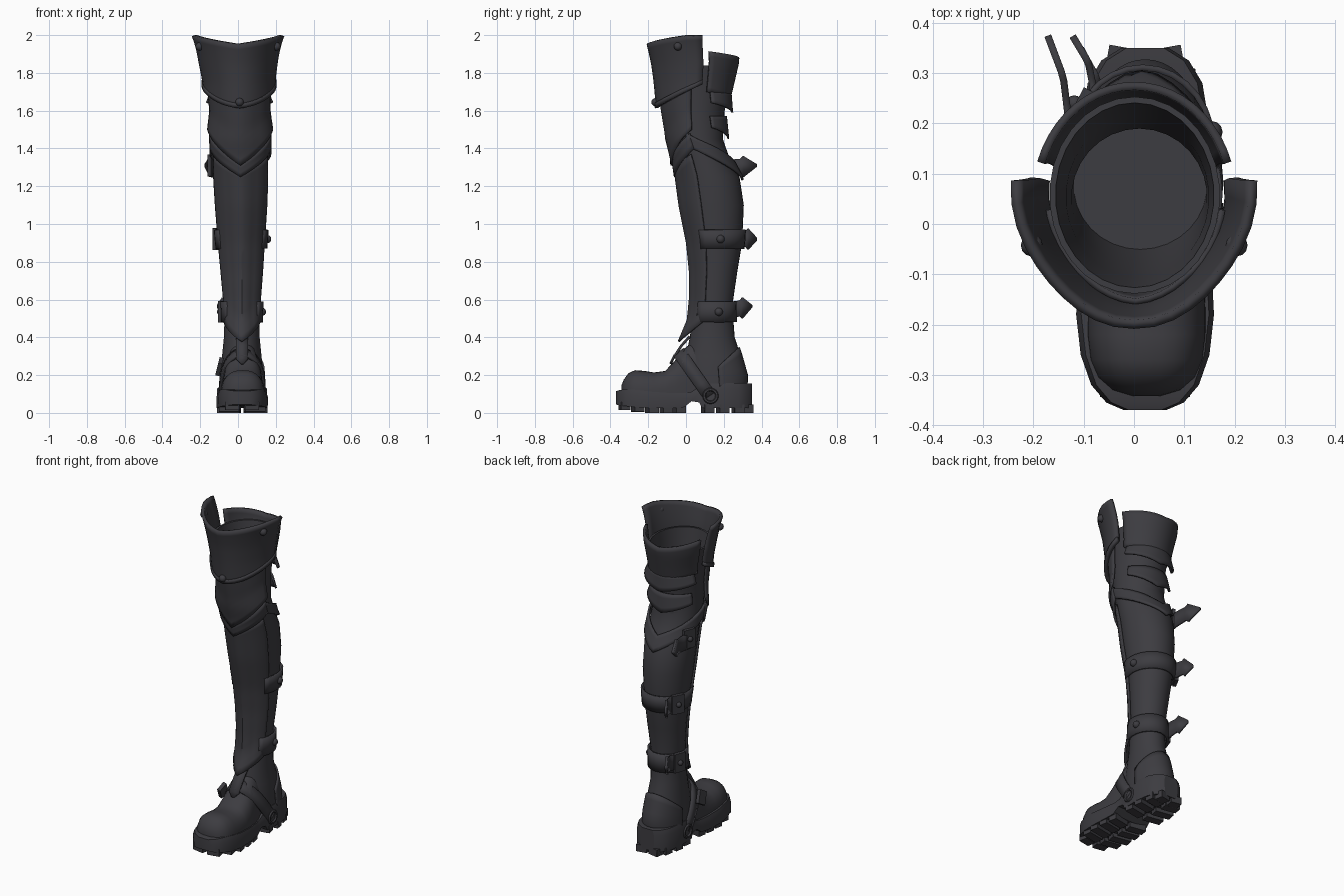
import bpy, math
from math import sin, cos, radians, pi
from mathutils import Vector

if "Cube" in bpy.data.objects:
    bpy.data.objects.remove(bpy.data.objects["Cube"])

leather = bpy.data.materials.new("dark grey leather")
leather.use_nodes = True
leather.diffuse_color = (0.046, 0.045, 0.052, 1)
bsdf = leather.node_tree.nodes["Principled BSDF"]
bsdf.inputs["Base Color"].default_value = leather.diffuse_color
bsdf.inputs["Roughness"].default_value = 0.7


def finish(ob, angle=35):
    ob.data.materials.append(leather)
    bpy.ops.object.select_all(action='DESELECT')
    ob.select_set(True)
    bpy.context.view_layer.objects.active = ob
    bpy.ops.object.shade_smooth_by_angle(angle=radians(angle))
    return ob


def grid(name, rows, closed=False, caps=False, thick=0, angle=35):
    """Skin a list of point rows; optional end caps and wall thickness."""
    n = len(rows[0])
    faces = []
    for r in range(len(rows) - 1):
        for i in range(n if closed else n - 1):
            j = (i + 1) % n
            faces.append((r * n + i, r * n + j, (r + 1) * n + j, (r + 1) * n + i))
    if caps:
        last = (len(rows) - 1) * n
        faces += [tuple(reversed(range(n))), tuple(range(last, last + n))]
    me = bpy.data.meshes.new(name)
    me.from_pydata([tuple(p) for row in rows for p in row], [], faces)
    ob = bpy.data.objects.new(name, me)
    bpy.context.collection.objects.link(ob)
    if thick:
        mod = ob.modifiers.new("thickness", 'SOLIDIFY')
        mod.thickness, mod.offset = thick, 1
    return finish(ob, angle)


def block(name, loc, size, rot=(0, 0, 0)):
    bpy.ops.mesh.primitive_cube_add(size=1, location=loc, rotation=rot)
    ob = bpy.context.object
    ob.name, ob.scale = name, size
    bev = ob.modifiers.new("bevel", 'BEVEL')
    bev.width, bev.segments = 0.005, 1
    return finish(ob)


def rivet(name, loc, r=0.022):
    bpy.ops.mesh.primitive_uv_sphere_add(segments=12, ring_count=8, radius=r, location=loc)
    bpy.context.object.name = name
    finish(bpy.context.object)


# Leg outline: height, left/right x limits, front/back y limits
LEG = [(.09, -.09, .135, .0, .315), (.2, -.09, .135, -.02, .318), (.3, -.085, .125, .0, .29),
       (.4, -.075, .115, .02, .258), (.5, -.072, .115, .035, .25), (.6, -.075, .117, .045, .25),
       (.75, -.09, .13, .045, .272), (.9, -.105, .14, .03, .297), (1.1, -.122, .155, -.01, .306),
       (1.25, -.132, .16, -.03, .283), (1.35, -.132, .158, -.045, .23), (1.45, -.132, .156, -.08, .195),
       (1.6, -.138, .158, -.105, .205), (1.75, -.152, .162, -.125, .235), (1.85, -.17, .172, -.14, .255),
       (2.0, -.185, .185, -.17, .262)]


def leg(z, a, off=0):
    """Point on the leg at height z; a = 0 is the front, 90 the model's left."""
    z = min(max(z, LEG[0][0]), 2.0)
    for lo, hi in zip(LEG, LEG[1:]):
        if z <= hi[0]:
            break
    f = (z - lo[0]) / (hi[0] - lo[0])
    x0, x1, y0, y1 = [p + (q - p) * f for p, q in zip(lo[1:], hi[1:])]
    a = radians(a)
    return Vector(((x0 + x1) / 2 + ((x1 - x0) / 2 + off) * sin(a),
                   (y0 + y1) / 2 - ((y1 - y0) / 2 + off) * cos(a), z))


def wrap(name, mid, half, lo, hi, off, thick=0.012, rows=8, cols=20):
    """Panel around the leg; lo, hi are functions of t (-1..1), off of (t, v)."""
    pts = []
    for r in range(rows + 1):
        v, row = r / rows, []
        for c in range(cols + 1):
            t = 2 * c / cols - 1
            row.append(leg(lo(t) + (hi(t) - lo(t)) * v, mid + half * t, off(t, v)))
        pts.append(row)
    return grid(name, pts, thick=thick)


# Main shaft with a hollow top
angles = range(0, 360, 12)
heights = [s[0] for s in LEG if s[0] < 1.8] + [1.84]
shaft = [[leg(z, a) for a in angles] for z in heights]
shaft += [[leg(z, a, -.012) for a in angles] for z in (1.84, 1.7, 1.55, 1.4)]
grid("shaft", shaft, closed=True, caps=True)

# Front armour: shin, collar, knee and thigh plates
wrap("shin_plate", 0, 66, lambda t: .375 + .11 * abs(t), lambda t: 1.28 + .09 * abs(t),
     lambda t, v: .002 + .016 * max(0, 1 - abs(t) * 2.5) + .03 * max(0, 1 - v * 8) * (1 - abs(t)), rows=24)
wrap("knee_collar", 0, 78, lambda t: 1.25 + .15 * abs(t), lambda t: 1.32 + .16 * abs(t),
     lambda t, v: .012 + .01 * (1 - abs(t)), rows=3)
wrap("knee_plate", 0, 82, lambda t: 1.31 + .19 * abs(t), lambda t: 1.8,
     lambda t, v: .004 + .012 * max(0, 1 - abs(t) * 2.5) + .016 * max(0, 1 - 3 * v), rows=14)
wrap("thigh_guard", 0, 99, lambda t: 1.62 + .125 * abs(t) ** 1.4,
     lambda t: 1.955 + .045 * min(1, abs(t) * 1.25),
     lambda t, v: .018 + .016 * (1 - v) * (1 - abs(t)) + .016 * v ** 3 * abs(t) ** 2
     + .012 * v ** 3 - .012 * sin(pi * abs(t)) ** 2, thick=.018, rows=12)
wrap("thigh_guard_trim", 0, 99, lambda t: 1.615 + .125 * abs(t) ** 1.4,
     lambda t: 1.64 + .125 * abs(t) ** 1.4,
     lambda t, v: .022 + .016 * (1 - abs(t)) - .012 * sin(pi * abs(t)) ** 2, thick=.02, rows=1)

# Back thigh panels
wrap("back_cuff", 180, 72, lambda t: 1.65 + .05 * abs(t), lambda t: 1.88 + .035 * abs(t),
     lambda t, v: .002 + .008 * v, thick=.016)
wrap("back_cuff_lower", 180, 66, lambda t: 1.59 + .05 * abs(t), lambda t: 1.7,
     lambda t, v: .004 + .03 * (1 - v), thick=.012, rows=4)
wrap("knee_hollow_panel", 180, 62, lambda t: 1.45 + .06 * abs(t), lambda t: 1.57,
     lambda t, v: .004 + .02 * (1 - v), thick=.01, rows=4)

# Straps around the calf
wrap("knee_strap", 180, 112, lambda t: 1.23 + .18 * abs(t), lambda t: 1.32 + .165 * abs(t),
     lambda t, v: .008, rows=4)
wrap("calf_strap", 180, 126, lambda t: .87, lambda t: .97, lambda t, v: .005, rows=2)
wrap("ankle_strap", 180, 135, lambda t: .48, lambda t: .59, lambda t, v: .006, rows=2)


def strap_tail(name, z, start, end, rise):
    """Loose strap end with a pointed tip, bowing outward at the back."""
    a, b = Vector(start), Vector(end)
    top, bottom = [], []
    for s, h in ((0, .045), (.3, .045), (.6, .042), (.68, .056), (1, .006)):
        p = a.lerp(b, s)
        x = p.x + .018 * sin(pi * s)
        zz = z + rise * s
        top.append((x, p.y, zz + h))
        bottom.append((x, p.y, zz - h))
    grid(name, [bottom, top], thick=.014)


strap_tail("knee_strap_tail", 1.29, (-.142, .15), (-.178, .372), .02)
strap_tail("calf_strap_tail", .92, (-.092, .23), (-.128, .37), .0)
strap_tail("ankle_strap_tail", .535, (-.075, .19), (-.112, .345), .03)
for name, z, a in (("knee", 1.31, -112), ("calf", .92, -118), ("ankle", .535, -110)):
    p = leg(z, a, .018)
    block(name + "_buckle", p, (.02, .075, .115), (0, 0, radians(-90 - a) * -1))
    rivet(name + "_buckle_rivet", leg(z, a, .03), .016)

# Rivets
for name, z, a, off in (("calf", .92, 98, .014), ("ankle", .535, 104, .014),
                        ("thigh_left", 1.94, 68, .04), ("thigh_right", 1.94, -68, .04),
                        ("knee_front", 1.645, 0, .05)):
    rivet(name + "_rivet", leg(z, a, off))

# Upper of the foot: y, half width, top height
FOOT = [(-.342, .03, .145), (-.33, .07, .175), (-.305, .097, .21), (-.27, .112, .226),
        (-.22, .118, .222), (-.17, .118, .214), (-.11, .115, .222), (-.06, .11, .275),
        (-.01, .105, .34), (.04, .095, .38), (.1, .09, .39)]
foot = []
for y, w, top in FOOT:
    row = []
    for i in range(17):
        u = pi * i / 16
        c = cos(u)
        row.append((.025 + w * math.copysign(abs(c) ** .8, c), y, .09 + (top - .09) * sin(u) ** .8))
    foot.append(row)
grid("foot_upper", foot, closed=True, caps=True, angle=50)

# Sole: y, half width, bottom, top
SOLE = [(-.37, .04, .045, .115), (-.355, .075, .04, .12), (-.32, .105, .036, .125),
        (-.26, .126, .03, .122), (-.18, .135, .025, .112), (-.08, .13, .025, .105),
        (-.01, .122, .03, .105), (.03, .118, .062, .112), (.07, .118, .055, .14),
        (.085, .12, .025, .152), (.2, .125, .025, .158), (.28, .112, .025, .158),
        (.325, .085, .025, .157), (.35, .045, .025, .155)]
sole = []
for y, w, b, t in SOLE:
    outline = [(-w, b), (w, b), (w + .002, t - .03), (w - .008, t), (-w + .008, t), (-w - .002, t - .03)]
    sole.append([(.022 + x, y, z) for x, z in outline])
grid("sole", sole, closed=True, caps=True, angle=30)

# Tread lugs in two angled columns
for y, w, lift in ((-.325, .08, .014), (-.255, .115, .006), (-.18, .125, 0), (-.105, .122, 0),
                   (-.035, .112, 0), (.115, .115, 0), (.195, .118, 0), (.275, .1, 0), (.325, .07, 0)):
    for side in (-1, 1):
        block("tread_lug", (.022 + side * (w * .5 + .008), y, .022 + lift),
              (w * .94, .052, .044), (0, 0, side * .18))

# Heel counter and instep strap with side rings
wrap("heel_counter", 180, 82, lambda t: .13, lambda t: .345 - .1 * t * t, lambda t, v: .0, thick=.01, rows=6)
band = []
for i in range(19):
    u = pi * i / 18
    s = max(0, sin(u)) ** .75
    y, z = .125 - .165 * s, .09 + .235 * s
    band.append([(.023 + .124 * cos(u), y + k * .83, z + k * .56) for k in (.035, -.035)])
grid("instep_strap", band, thick=.014)
for side in (-1, 1):
    bpy.ops.mesh.primitive_torus_add(major_radius=.034, minor_radius=.009, major_segments=16, minor_segments=6,
                                     location=(.022 + side * .125, .13, .09), rotation=(0, pi / 2, 0))
    bpy.context.object.name = "strap_ring"
    finish(bpy.context.object)
block("instep_buckle", (-.098, -.01, .245), (.022, .06, .08), (.55, .25, 0))

# Small tongue plate hanging below the shin tip
tongue = [[(.022 + k, y, z) for k in (-.032, .032)] for y, z in ((.015, .41), (-.03, .36), (-.075, .29))]
tongue.append([(.022 + k, -.088, .262) for k in (-.006, .006)])
grid("tongue_plate", tongue, thick=.014)
